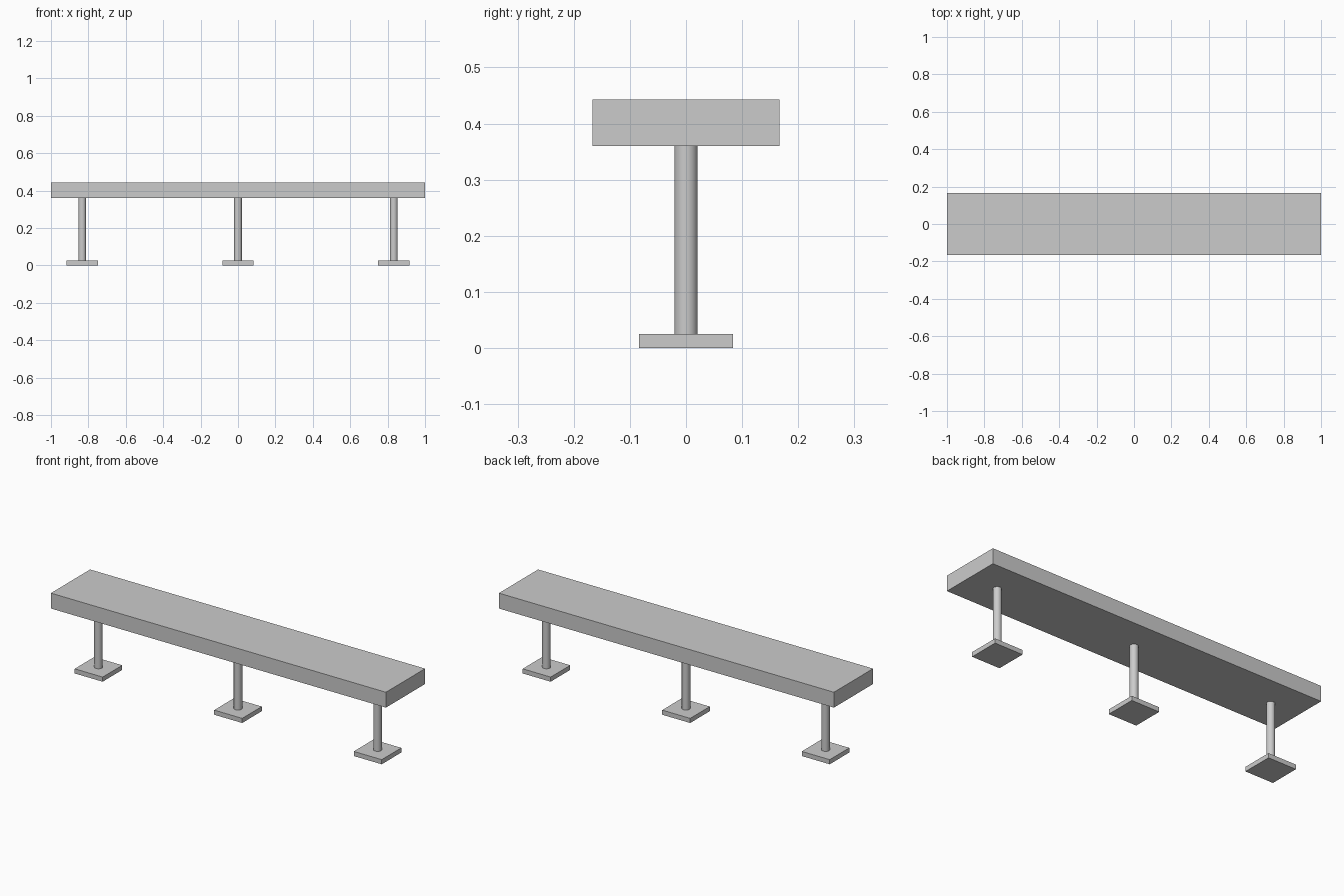
import bpy

if "Cube" in bpy.data.objects:
    bpy.data.objects.remove(bpy.data.objects["Cube"])

SEAT_BOTTOM, SEAT_TOP = 0.36, 0.443
PLATE_TOP = 0.025


def box(name, x, width, depth, z0, z1):
    bpy.ops.mesh.primitive_cube_add(size=1, location=(x, 0, (z0 + z1) / 2))
    ob = bpy.context.object
    ob.name = name
    ob.scale = (width, depth, z1 - z0)
    bpy.ops.object.transform_apply(location=False, rotation=False, scale=True)
    return ob


def post(name, x, radius, z0, z1):
    bpy.ops.mesh.primitive_cylinder_add(vertices=32, radius=radius, depth=z1 - z0,
                                        location=(x, 0, (z0 + z1) / 2))
    ob = bpy.context.object
    ob.name = name
    bpy.ops.object.shade_smooth_by_angle()
    return ob


# Long slab seat
box("seat", 0, 2.0, 0.334, SEAT_BOTTOM, SEAT_TOP)

# Three round posts on square floor plates
for side, x in (("left", -0.833), ("middle", 0), ("right", 0.833)):
    box(side + "_base_plate", x, 0.167, 0.167, 0, PLATE_TOP)
    post(side + "_post", x, 0.0208, PLATE_TOP, SEAT_BOTTOM)
